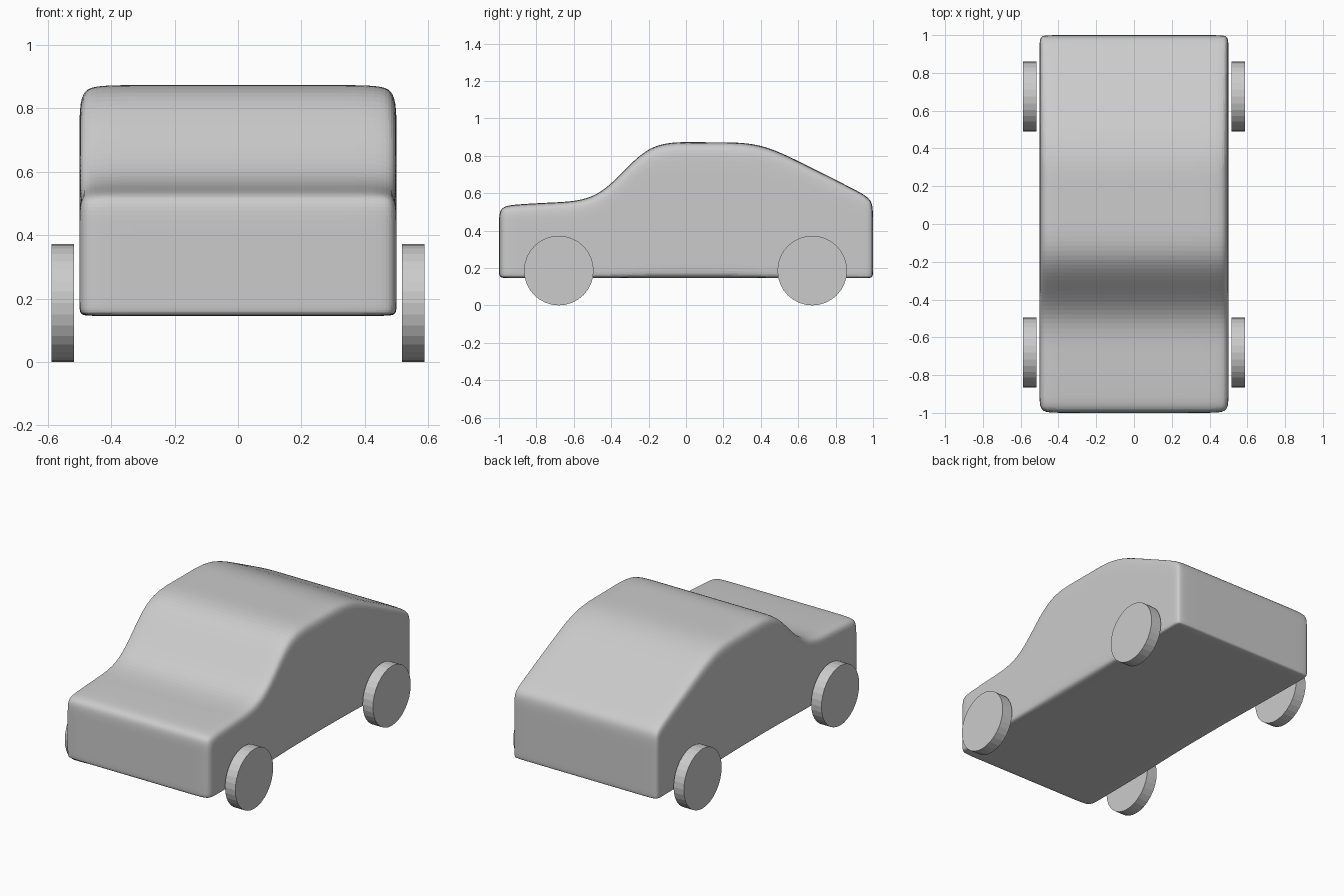
import bpy, bmesh
from math import pi

if "Cube" in bpy.data.objects:
    bpy.data.objects.remove(bpy.data.objects["Cube"])

# Body cage sections: y, roof z, shoulder depth, sill height, inner x
SECTIONS = [
    (-1.00, 0.528, 0.09, 0.025, 0.40),
    (-0.91, 0.540, 0.09, 0.025, 0.40),
    (-0.72, 0.550, 0.09, 0.025, 0.40),
    (-0.49, 0.560, 0.09, 0.030, 0.40),
    (-0.335, 0.715, 0.11, 0.045, 0.40),
    (-0.18, 0.875, 0.13, 0.060, 0.39),
    (0.05, 0.872, 0.13, 0.060, 0.39),
    (0.20, 0.872, 0.13, 0.060, 0.39),
    (0.41, 0.868, 0.13, 0.045, 0.40),
    (0.65, 0.745, 0.12, 0.030, 0.42),
    (0.94, 0.602, 0.11, 0.025, 0.44),
    (1.00, 0.560, 0.10, 0.025, 0.44),
]
FLOOR = 0.145


def build_body():
    bm = bmesh.new()
    last = len(SECTIONS) - 1
    verts = {}
    for s, (y, top, drop, sill, inner) in enumerate(SECTIONS):
        for i, x in enumerate((-0.5, -inner, inner, 0.5)):
            for k, z in enumerate((FLOOR, FLOOR + sill, top - drop, top)):
                if i in (0, 3) or k in (0, 3) or s in (0, last):
                    verts[i, s, k] = bm.verts.new((x, y, z))

    def quad(*keys):
        bm.faces.new([verts[k] for k in keys])

    # sides, roof and floor
    for s in range(last):
        for a in range(3):
            for e in (0, 3):
                quad((e, s, a), (e, s + 1, a), (e, s + 1, a + 1), (e, s, a + 1))
                quad((a, s, e), (a + 1, s, e), (a + 1, s + 1, e), (a, s + 1, e))
    # nose and tail
    for s in (0, last):
        for i in range(3):
            for k in range(3):
                quad((i, s, k), (i + 1, s, k), (i + 1, s, k + 1), (i, s, k + 1))
    bmesh.ops.recalc_face_normals(bm, faces=bm.faces)
    mesh = bpy.data.meshes.new("car_body")
    bm.to_mesh(mesh)
    bm.free()
    body = bpy.data.objects.new("car_body", mesh)
    bpy.context.collection.objects.link(body)
    sub = body.modifiers.new("smooth", 'SUBSURF')
    sub.levels = sub.render_levels = 3


build_body()

# Four wheels, just outside the body
for side, sx in (("left", -1), ("right", 1)):
    for end, y in (("front", -0.68), ("rear", 0.675)):
        bpy.ops.mesh.primitive_cylinder_add(
            vertices=32, radius=0.186, depth=0.071,
            location=(sx * 0.5525, y, 0.186), rotation=(0, pi / 2, 0))
        bpy.context.object.name = f"{end}_{side}_wheel"
